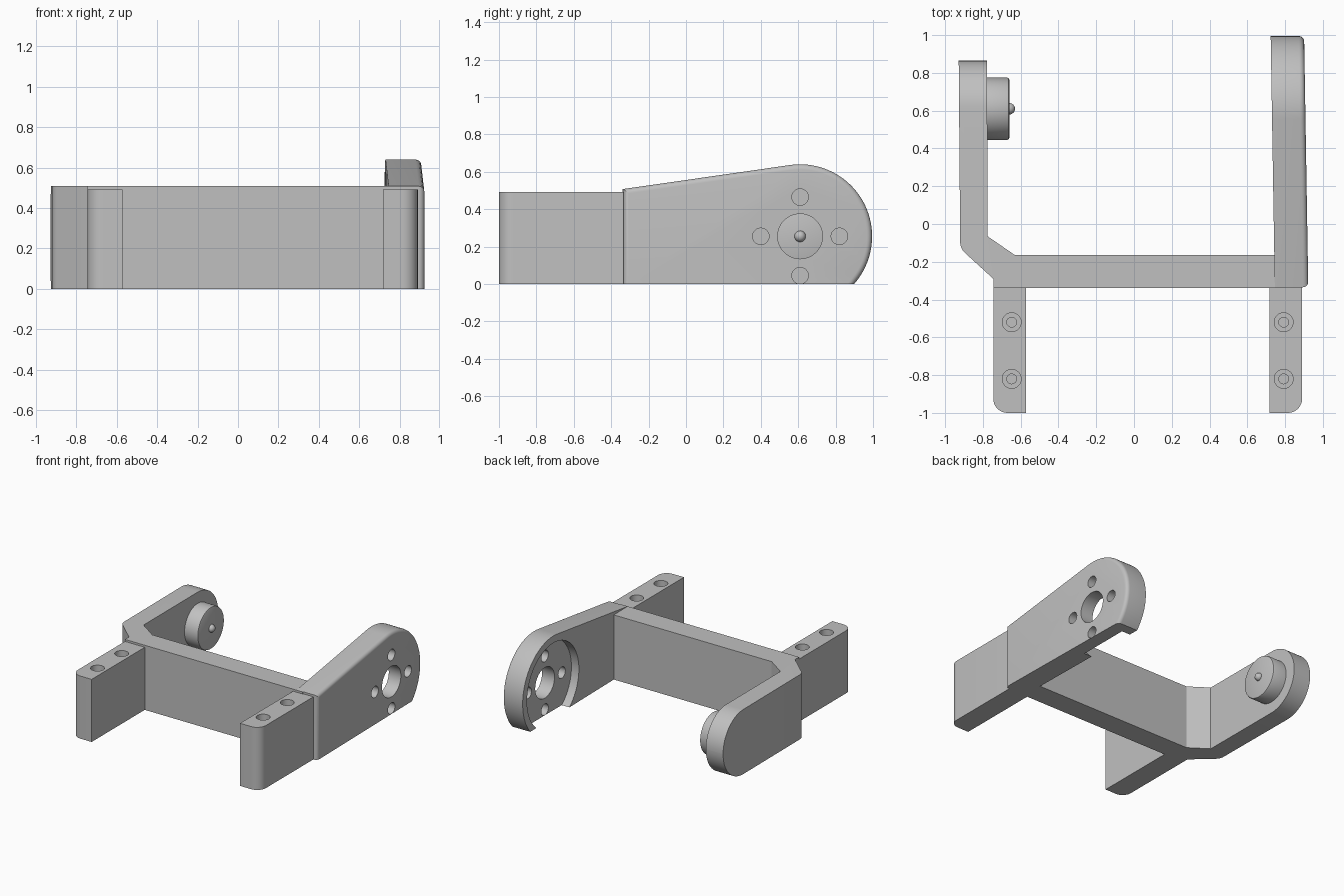
import bpy, bmesh, math
from mathutils import Vector

if "Cube" in bpy.data.objects:
    bpy.data.objects.remove(bpy.data.objects["Cube"], do_unlink=True)

grey = bpy.data.materials.new("plain grey")
grey.use_nodes = True
COLOUR = (0.53, 0.53, 0.53, 1)
grey.diffuse_color = COLOUR
grey.node_tree.nodes["Principled BSDF"].inputs["Base Color"].default_value = COLOUR

PIVOT_Y, PIVOT_Z = 0.61, 0.255


def place(axis, u, v, w):
    """Profiles lie in xy when extruded along z, and in yz when extruded along x."""
    return Vector((u, v, w)) if axis == "Z" else Vector((w, u, v))


def prism(name, points, axis, low, high, bevels=(), slope=0):
    """Extrude a profile; bevels holds (edge test, width, segments)."""
    bm = bmesh.new()
    rings = [[bm.verts.new(place(axis, u, v, w)) for u, v in points] for w in (low, high)]
    bm.faces.new(rings[0])
    bm.faces.new(rings[1])
    n = len(points)
    for i in range(n):
        j = (i + 1) % n
        bm.faces.new((rings[0][i], rings[0][j], rings[1][j], rings[1][i]))
    bmesh.ops.recalc_face_normals(bm, faces=bm.faces)
    for test, width, segments in bevels:
        edges = [e for e in bm.edges if test(e.verts[0].co, e.verts[1].co)]
        bmesh.ops.bevel(bm, geom=edges, offset=width, segments=segments,
                        profile=0.5, affect="EDGES", clamp_overlap=False)
    for v in bm.verts:
        v.co.x -= slope * (v.co.y + 0.3)
    bmesh.ops.recalc_face_normals(bm, faces=bm.faces)
    mesh = bpy.data.meshes.new(name)
    bm.to_mesh(mesh)
    bm.free()
    mesh.materials.append(grey)
    obj = bpy.data.objects.new(name, mesh)
    bpy.context.collection.objects.link(obj)
    return obj


def circle(cu, cv, radius, count=48):
    return [(cu + radius * math.cos(math.tau * i / count),
             cv + radius * math.sin(math.tau * i / count)) for i in range(count)]


def activate(obj):
    bpy.ops.object.select_all(action="DESELECT")
    obj.select_set(True)
    bpy.context.view_layer.objects.active = obj


def cut(obj, cutter):
    mod = obj.modifiers.new("cut", "BOOLEAN")
    mod.operation, mod.solver, mod.object = "DIFFERENCE", "EXACT", cutter
    activate(obj)
    bpy.ops.object.modifier_apply(modifier=mod.name)
    bpy.data.objects.remove(cutter, do_unlink=True)


def vertical_at(x, y):
    return lambda a, b: all(abs(p.x - x) < 0.004 and abs(p.y - y) < 0.004 for p in (a, b))


# Crossbar, elbow and pivot arm in one bent strip with a round arm end
END = 0.865
strip = [(0.80, -0.34), (0.80, -0.165), (-0.63, -0.165), (-0.775, -0.065),
         (-0.778, END), (-0.928, END), (-0.92, -0.13), (-0.745, -0.29), (-0.745, -0.34)]
frame = prism("crossbar_and_pivot_arm", strip, "Z", 0, 0.508, [
    (lambda a, b: a.y > END - 0.01 and b.y > END - 0.01 and abs(a.z - b.z) < 0.01, 0.2535, 20),
    (vertical_at(-0.92, -0.13), 0.03, 5)])

# Pivot boss and its domed pin
boss = prism("pivot_boss", circle(PIVOT_Y, PIVOT_Z, 0.165, 64), "X", -0.80, -0.66,
             [(lambda a, b: a.x > -0.67 and b.x > -0.67, 0.012, 2)])
bpy.ops.mesh.primitive_uv_sphere_add(segments=24, ring_count=16, radius=0.03,
                                     location=(-0.66, PIVOT_Y, PIVOT_Z))
pin = bpy.context.object
pin.name = "pivot_pin"
pin.data.materials.append(grey)

# Socket arm: tapered side profile ending in a large arc cut off by the ground
R = 0.385
start = -math.asin(PIVOT_Z / R)
stop = math.radians(98)
side = [(-0.335, 0)]
side += [(PIVOT_Y + R * math.cos(a), PIVOT_Z + R * math.sin(a))
         for a in (start + (stop - start) * i / 40 for i in range(41))]
side.append((-0.335, 0.508))
OUTER = 0.922
socket = prism("socket_arm", side, "X", 0.745, OUTER, [
    (lambda a, b: min(a.x, b.x) > OUTER - 0.01 and max(a.z, b.z) > 0.01, 0.028, 5)], slope=0.0165)

# Round recess on the inside, then the centre hole and four screw holes
cut(socket, prism("recess_cutter", circle(PIVOT_Y, PIVOT_Z, 0.33, 72), "X", 0.6, 0.80))
holes = [(0, 0, 0.12)]
holes += [(0.21 * du, 0.21 * dv, 0.044) for du, dv in ((1, 0), (-1, 0), (0, 1), (0, -1))]
for dy, dz, radius in holes:
    cut(socket, prism("hole_cutter", circle(PIVOT_Y + dy, PIVOT_Z + dz, radius), "X", 0.6, 1.1))

# Two mirrored mounting legs with counterbored screw holes in the top
parts = [frame, boss, pin, socket]
CENTRE = 0.0725
for label, s in (("left", 1), ("right", -1)):
    inner, outer = CENTRE + s * 0.645, CENTRE + s * 0.8175
    leg = prism(label + "_mounting_leg",
                [(inner, -1), (outer, -1), (outer, -0.33), (inner, -0.33)], "Z", 0, 0.492,
                [(vertical_at(outer, -1), 0.075, 8)])
    for y in (-0.52, -0.82):
        for radius, floor in ((0.05, 0.44), (0.026, 0.25)):
            cut(leg, prism("screw_cutter", circle(CENTRE + s * 0.72, y, radius, 32),
                           "Z", floor, 0.6))
    parts.append(leg)

for obj in parts:
    activate(obj)
    bpy.ops.object.shade_smooth_by_angle(angle=math.radians(30))
